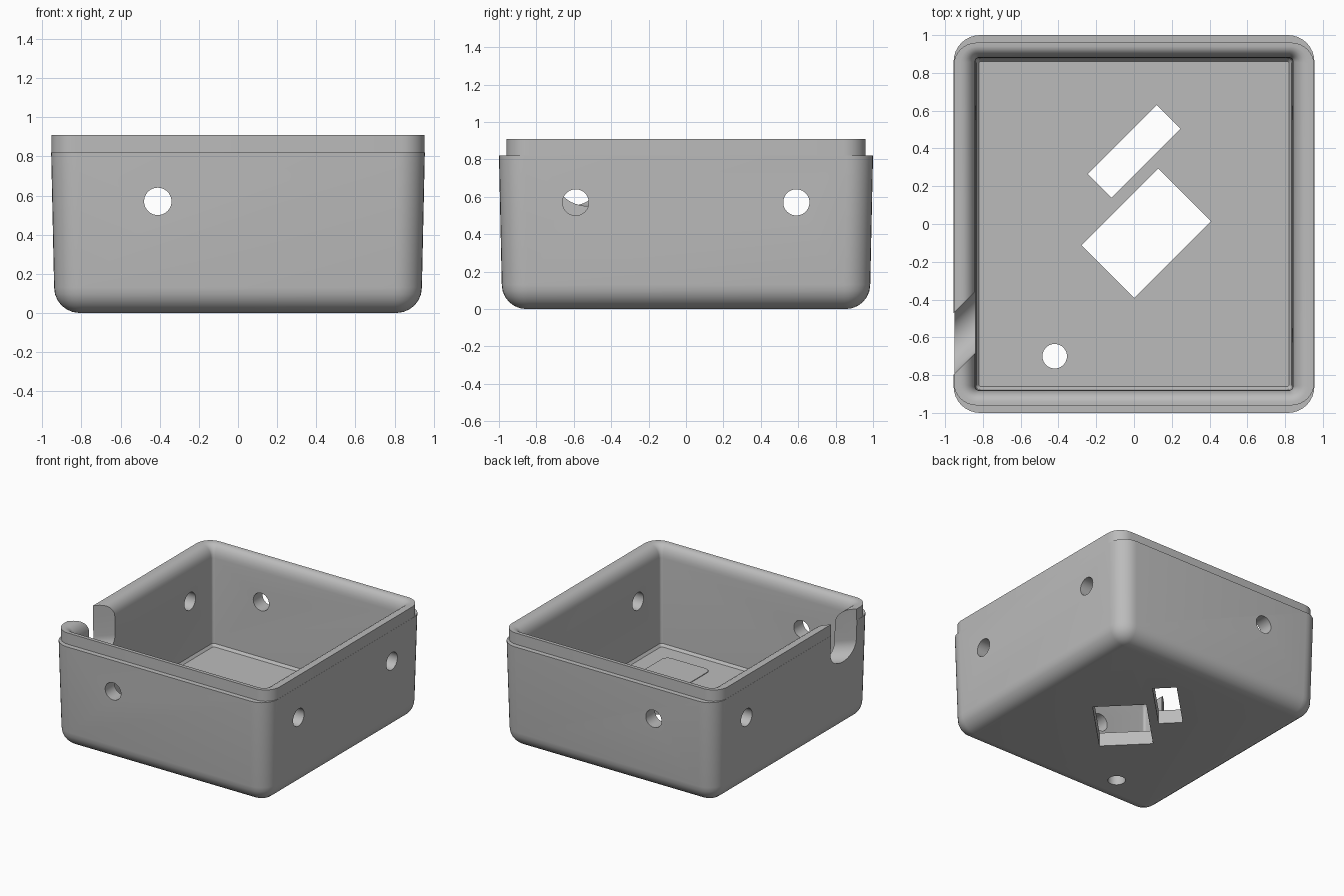
import bpy, bmesh
from math import sin, cos, pi
from mathutils import Matrix

cube = bpy.data.objects.get("Cube")
if cube:
    bpy.data.objects.remove(cube, do_unlink=True)

grey = bpy.data.materials.new("light grey plastic")
grey.use_nodes = True
colour = (0.5, 0.5, 0.5, 1)
grey.diffuse_color = colour
grey.node_tree.nodes["Principled BSDF"].inputs["Base Color"].default_value = colour


def rounded_rect(hx, hy, r, steps=8):
    """Outline of a rectangle with rounded corners, anticlockwise."""
    pts = []
    for k, (sx, sy) in enumerate([(1, 1), (-1, 1), (-1, -1), (1, -1)]):
        for i in range(steps + 1):
            a = (k + i / steps) * pi / 2
            pts.append((sx * (hx - r) + r * cos(a), sy * (hy - r) + r * sin(a)))
    return pts


def loft(name, loops):
    """Skin a stack of 3D loops and close both ends."""
    bm = bmesh.new()
    rings = [[bm.verts.new(p) for p in loop] for loop in loops]
    n = len(rings[0])
    for a, b in zip(rings, rings[1:]):
        for i in range(n):
            j = (i + 1) % n
            bm.faces.new((a[i], a[j], b[j], b[i]))
    bm.faces.new(rings[0][::-1])
    bm.faces.new(rings[-1])
    bmesh.ops.recalc_face_normals(bm, faces=bm.faces)
    mesh = bpy.data.meshes.new(name)
    bm.to_mesh(mesh)
    bm.free()
    mesh.materials.append(grey)
    obj = bpy.data.objects.new(name, mesh)
    bpy.context.collection.objects.link(obj)
    return obj


def prism(name, outline, depth, matrix):
    """Extrude a flat outline both ways along local z."""
    obj = loft(name, [[(x, y, z) for x, y in outline] for z in (-depth / 2, depth / 2)])
    obj.data.transform(matrix)
    return obj


def circle(r, n=40):
    return [(r * cos(2 * pi * i / n), r * sin(2 * pi * i / n)) for i in range(n)]


# Tray profile: (half width, half depth, corner radius, height)
profile = []
for i in range(7):                                   # rounded underside edge
    a = i / 6 * pi / 2
    inset = 0.13 * (1 - sin(a))
    profile.append((0.94 - inset, 0.985 - inset, 0.14 - inset, 0.13 * (1 - cos(a))))
profile += [(0.955, 1.0, 0.14, 0.82),                # drafted outer wall
            (0.954, 0.96, 0.12, 0.82),               # ledge at front and back
            (0.954, 0.96, 0.12, 0.91)]               # lip
for i in range(7):                                   # rounded inner rim
    a = i / 6 * pi / 2
    profile.append((0.84 + 0.08 * cos(a), 0.88 + 0.06 * cos(a),
                    0.02 + 0.07 * cos(a), 0.91 - 0.1 * (1 - cos(pi / 2 - a))))
profile[-7:] = [(0.92 - 0.08 * sin(a), 0.94 - 0.06 * sin(a), 0.09 - 0.07 * sin(a),
                 0.81 + 0.1 * cos(a)) for a in [i / 6 * pi / 2 for i in range(7)]]
profile += [(0.835, 0.875, 0.02, 0.13),              # inner wall and floor edge
            (0.82, 0.86, 0.01, 0.11)]
tray = loft("tray", [[(x, y, z) for x, y in rounded_rect(hx, hy, r)]
                     for hx, hy, r, z in profile])

# Cutters for wall holes, floor openings and the cable notch
cutters = []
along_x = Matrix.Rotation(pi / 2, 4, 'Y')
along_y = Matrix.Rotation(pi / 2, 4, 'X')
for x, y, turn in [(0.9, -0.59, along_x), (0.9, 0.59, along_x), (-0.9, 0.59, along_x),
                   (-0.41, -0.93, along_y), (-0.41, 0.93, along_y)]:
    cutters.append(prism("wall_hole_cutter", circle(0.07), 0.4,
                         Matrix.Translation((x, y, 0.57)) @ turn))
cutters.append(prism("floor_hole_cutter", circle(0.065), 0.4,
                     Matrix.Translation((-0.42, -0.70, 0))))
for x, y, length, width in [(0.065, -0.05, 0.575, 0.395), (0, 0.385, 0.515, 0.178)]:
    box = [(-length / 2, -width / 2), (length / 2, -width / 2),
           (length / 2, width / 2), (-length / 2, width / 2)]
    cutters.append(prism("slot_cutter", box, 0.5,
                         Matrix.Translation((x, y, 0)) @ Matrix.Rotation(pi / 4, 4, 'Z')))
u_shape = [(0.115 * cos(pi + pi * i / 20), 0.115 * sin(pi + pi * i / 20)) for i in range(21)]
u_shape += [(0.115, 0.5), (-0.115, 0.5)]
cutters.append(prism("cable_notch_cutter", u_shape, 0.56,
                     Matrix.Translation((-0.9, -0.58, 0.665))
                     @ Matrix.Rotation(3 * pi / 4, 4, 'Z') @ along_y))

bpy.context.view_layer.objects.active = tray
for cutter in cutters:
    mod = tray.modifiers.new("cut", 'BOOLEAN')
    mod.operation = 'DIFFERENCE'
    mod.solver = 'EXACT'
    mod.object = cutter
    bpy.ops.object.modifier_apply(modifier=mod.name)
    bpy.data.objects.remove(cutter, do_unlink=True)

# Plain raised panel on the floor
panel = prism("floor_panel", rounded_rect(0.2, 0.2, 0.05), 0.008,
              Matrix.Translation((0.49, -0.53, 0.111)))

for obj in (tray, panel):
    bpy.ops.object.select_all(action='DESELECT')
    obj.select_set(True)
    bpy.context.view_layer.objects.active = obj
    bpy.ops.object.shade_smooth_by_angle(angle=pi / 6)
